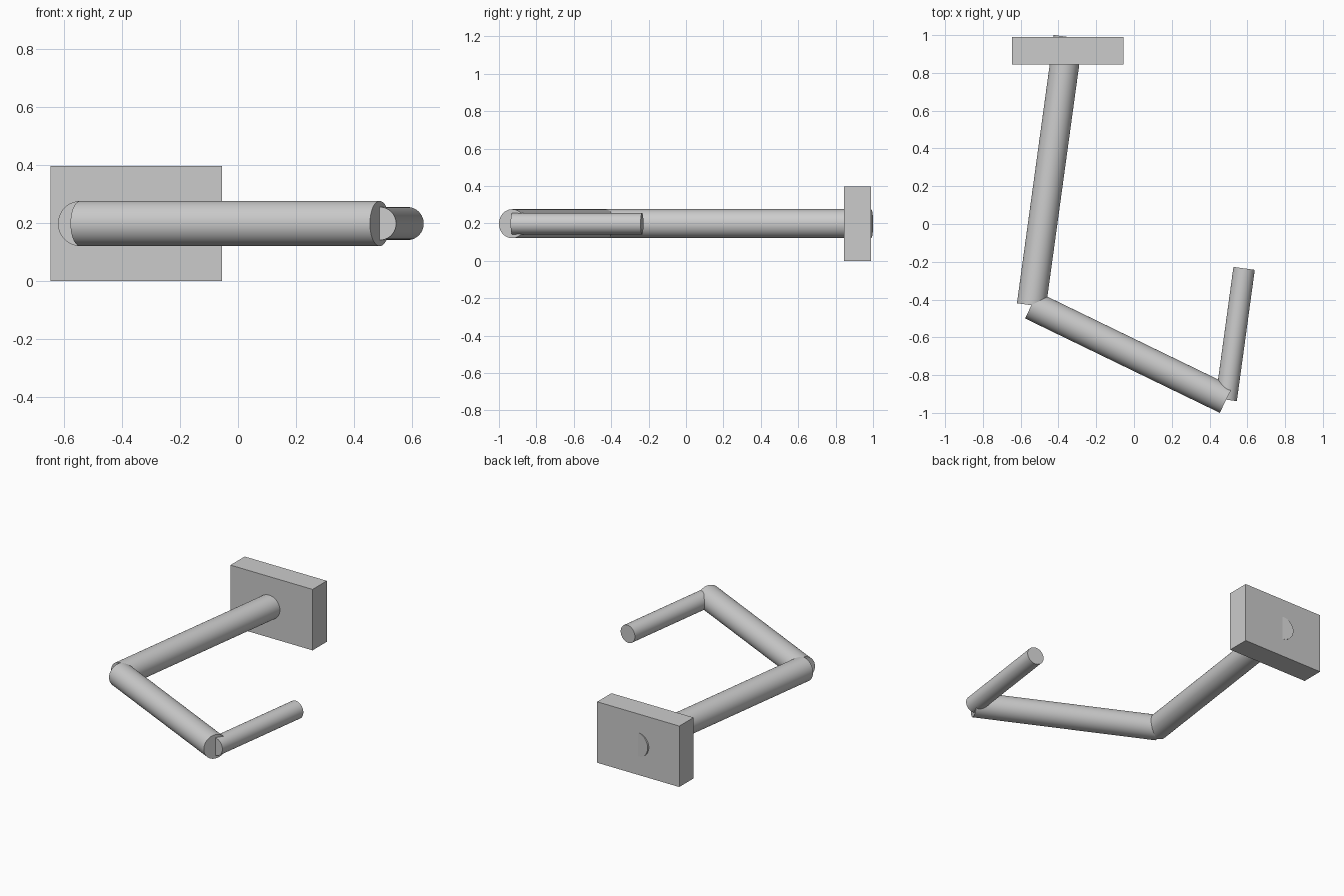
import bpy
from mathutils import Vector

if "Cube" in bpy.data.objects:
    bpy.data.objects.remove(bpy.data.objects["Cube"])

Z = 0.198  # height of the rod axes

grey = bpy.data.materials.new("plain grey")
grey.diffuse_color = (0.6, 0.6, 0.6, 1)
grey.use_nodes = True
grey.node_tree.nodes["Principled BSDF"].inputs["Base Color"].default_value = grey.diffuse_color


def rod(name, start, end, radius):
    """Smooth capped cylinder between two plan points."""
    a, b = Vector((*start, Z)), Vector((*end, Z))
    d = b - a
    bpy.ops.mesh.primitive_cylinder_add(
        vertices=64, radius=radius, depth=d.length, location=(a + b) / 2)
    ob = bpy.context.object
    ob.name = name
    ob.rotation_euler = d.to_track_quat('Z', 'Y').to_euler()
    ob.data.materials.append(grey)
    bpy.ops.object.shade_smooth_by_angle()


# Wall plate
bpy.ops.mesh.primitive_cube_add(size=1, location=(-0.35, 0.917, Z))
plate = bpy.context.object
plate.name = "wall_plate"
plate.scale = (0.59, 0.146, 2 * Z)
plate.data.materials.append(grey)

# Rods meeting at two elbows
elbow, corner = (-0.543, -0.43), (0.488, -0.93)
rod("wall_arm", (-0.348, 0.99), elbow, 0.0775)
rod("front_arm", elbow, corner, 0.0775)
rod("return_arm", corner, (0.583, -0.235), 0.057)
